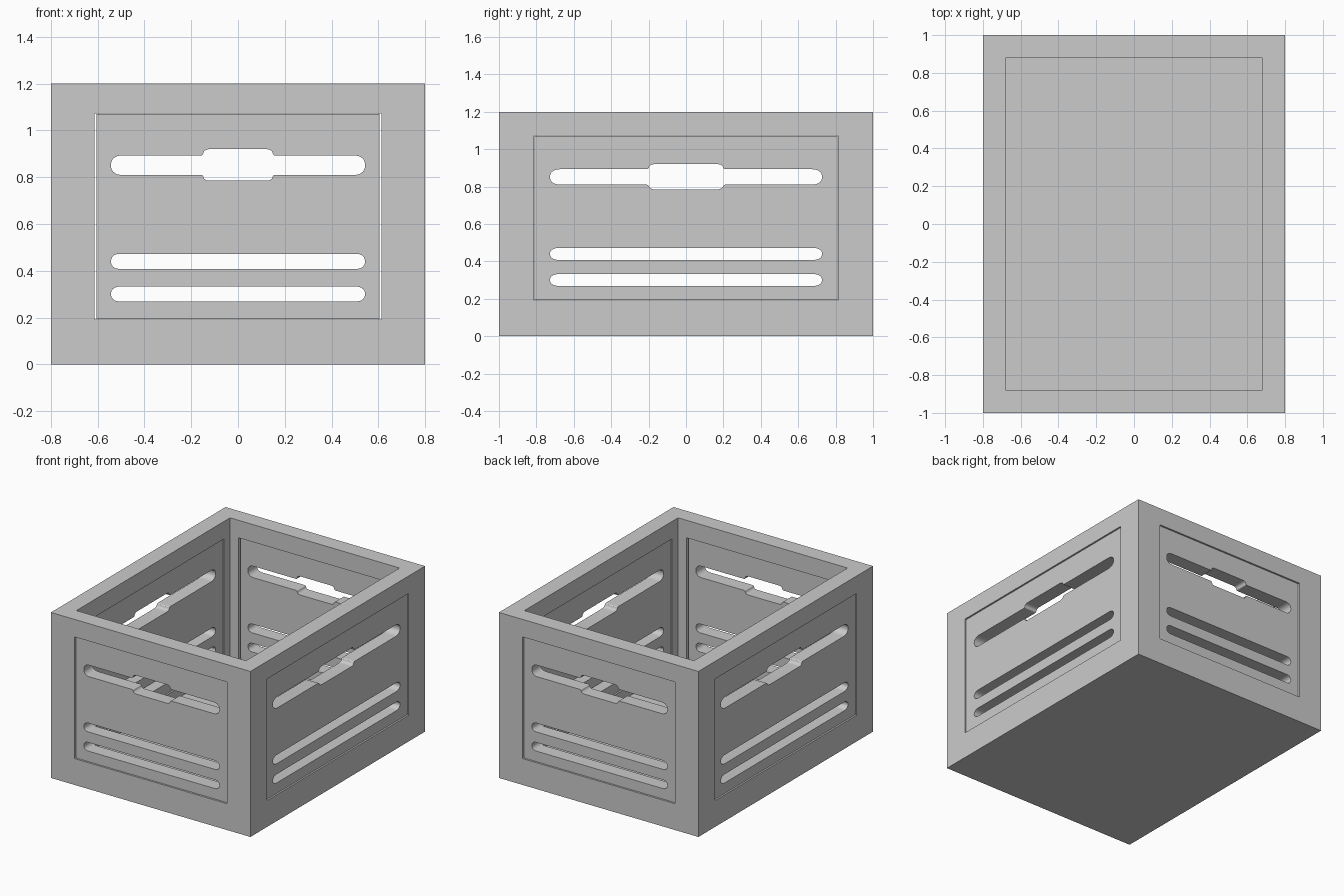
import bpy, math
from mathutils import Vector

if "Cube" in bpy.data.objects:
    bpy.data.objects.remove(bpy.data.objects["Cube"])

W, D, H, T = 1.6, 2.0, 1.2, 0.12       # outer size and wall thickness
Z0, Z1 = 0.191, 1.073                  # window bottom and top
RECESS = 0.01


def box(name, x, y, z0, z1):
    bpy.ops.mesh.primitive_cube_add(size=1, location=(0, 0, (z0 + z1) / 2))
    o = bpy.context.object
    o.name = name
    o.scale = (2 * x, 2 * y, z1 - z0)
    bpy.ops.object.transform_apply(location=True, rotation=False, scale=True)
    return o


def rounded(corners, stretch):
    """Round the corners (x, z, radius) of an axis-aligned outline."""
    pts, n = [], len(corners)
    for i, (x, z, r) in enumerate(corners):
        p = Vector((x, z))
        if r == 0:
            pts.append(p)
            continue
        a = (Vector(corners[i - 1][:2]) - p).normalized() * r
        b = (Vector(corners[(i + 1) % n][:2]) - p).normalized() * r
        a.x *= stretch
        b.x *= stretch
        for k in range(6):
            t = math.pi / 2 * k / 5
            pts.append(p + a + b - b * math.cos(t) - a * math.sin(t))
    return pts


def rect(hx, z0, z1, r=0):
    return [(-hx, z0, r), (hx, z0, r), (hx, z1, r), (-hx, z1, r)]


def slotted_panel(name, half, slot, grip, stretch, loc, turn):
    # wide slot with a taller hand grip in the middle
    a, b = 0.035, 0.02
    handle = [(-slot, .81, a), (-grip, .81, .008), (-grip, .785, b), (grip, .785, b),
              (grip, .81, .008), (slot, .81, a), (slot, .893, a), (grip, .893, .008),
              (grip, .92, b), (-grip, .92, b), (-grip, .893, .008), (-slot, .893, a)]
    outlines = [rect(half, Z0 + .002, Z1 - .002), handle,
                rect(slot, .408, .472, .028), rect(slot, .269, .332, .028)]
    cu = bpy.data.curves.new(name, 'CURVE')
    cu.dimensions = '2D'
    cu.fill_mode = 'BOTH'
    cu.extrude = T / 2 - RECESS
    for outline in outlines:
        pts = rounded(outline, stretch)
        s = cu.splines.new('POLY')
        s.points.add(len(pts) - 1)
        for q, p in zip(s.points, pts):
            q.co = (p.x, p.y, 0, 1)
        s.use_cyclic_u = True
    o = bpy.data.objects.new(name, cu)
    bpy.context.collection.objects.link(o)
    o.location = loc
    o.rotation_euler = (math.pi / 2, 0, turn)
    bpy.ops.object.select_all(action='DESELECT')
    o.select_set(True)
    bpy.context.view_layer.objects.active = o
    bpy.ops.object.convert(target='MESH')
    bpy.ops.object.shade_smooth_by_angle(angle=math.radians(30))


# open box frame with a window in each wall
frame = box("crate_frame", W / 2, D / 2, 0, H)
cutters = [box("cavity_cutter", W / 2 - T, D / 2 - T, T, H + .2),
           box("end_window_cutter", .613, D, Z0, Z1),
           box("side_window_cutter", W, .812, Z0, Z1)]
for c in cutters:
    c.hide_render = True
    m = frame.modifiers.new(c.name, 'BOOLEAN')
    m.operation = 'DIFFERENCE'
    m.solver = 'EXACT'
    m.object = c
    bpy.context.view_layer.objects.active = frame
    bpy.ops.object.modifier_apply(modifier=m.name)
    bpy.data.objects.remove(c)

# recessed slotted panels, end pair and side pair
for sign, end, side in ((-1, "front", "left"), (1, "back", "right")):
    slotted_panel(end + "_panel", .605, .543, .149, 1.2,
                  (0, sign * (D - T) / 2, 0), 0)
    slotted_panel(side + "_panel", .811, .727, .199, 1.5,
                  (sign * (W - T) / 2, 0, 0), math.pi / 2)
